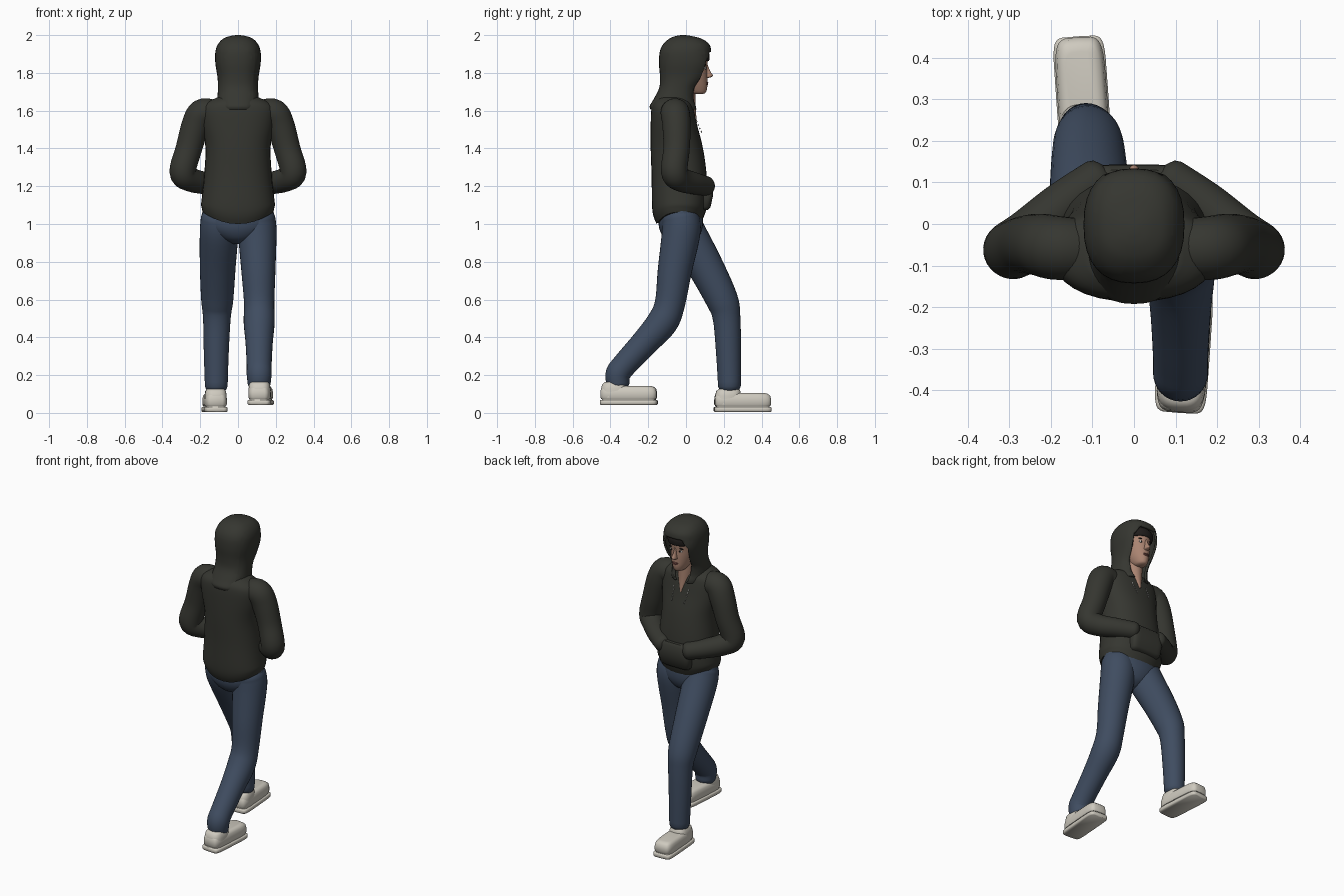
import bpy, bmesh, math
from mathutils import Vector

if "Cube" in bpy.data.objects:
    bpy.data.objects.remove(bpy.data.objects["Cube"])


def material(name, rgb):
    m = bpy.data.materials.new(name)
    m.diffuse_color = (*rgb, 1)
    m.use_nodes = True
    m.node_tree.nodes["Principled BSDF"].inputs["Base Color"].default_value = m.diffuse_color
    return m


CLOTH = material("dark olive cloth", (0.036, 0.037, 0.030))
DENIM = material("blue denim", (0.050, 0.073, 0.118))
SHOE = material("off white", (0.62, 0.59, 0.52))
SKIN = material("skin", (0.40, 0.23, 0.165))
DARK = material("dark hair", (0.014, 0.012, 0.011))
LIP = material("lips", (0.26, 0.10, 0.085))
WHITE = material("white", (0.8, 0.8, 0.78))
SIDES = 32


def smooth_rows(rows, steps):
    """Catmull-Rom interpolation of tuples."""
    out = []
    for i in range(len(rows) - 1):
        p0, p1 = rows[max(i - 1, 0)], rows[i]
        p2, p3 = rows[i + 1], rows[min(i + 2, len(rows) - 1)]
        for s in range(steps):
            t = s / steps
            out.append(tuple(
                0.5 * (2 * b + (c - a) * t + (2 * a - 5 * b + 4 * c - d) * t * t
                       + (3 * b - a - 3 * c + d) * t ** 3)
                for a, b, c, d in zip(p0, p1, p2, p3)))
    return out + [tuple(rows[-1])]


def finish(name, bm, mat, angle=50):
    bmesh.ops.recalc_face_normals(bm, faces=bm.faces)
    mesh = bpy.data.meshes.new(name)
    bm.to_mesh(mesh)
    bm.free()
    mesh.materials.append(mat)
    ob = bpy.data.objects.new(name, mesh)
    bpy.context.collection.objects.link(ob)
    bpy.ops.object.select_all(action='DESELECT')
    ob.select_set(True)
    bpy.context.view_layer.objects.active = ob
    bpy.ops.object.shade_smooth_by_angle(angle=math.radians(angle))
    return ob


def loft(rings, cap_start=True):
    bm = bmesh.new()
    loops = [[bm.verts.new(p) for p in ring] for ring in rings]
    for a, b in zip(loops, loops[1:]):
        for i in range(SIDES):
            j = (i + 1) % SIDES
            bm.faces.new((a[i], a[j], b[j], b[i]))
    if cap_start:
        bm.faces.new(loops[0])
    bm.faces.new(loops[-1])
    bmesh.ops.recalc_face_normals(bm, faces=bm.faces)
    return bm


def stack(rows, power=2.0, steps=4, cap_start=True):
    """Level cross-sections, each row is z, back y, front y, half width."""
    rings = []
    for z, back, front, rx in smooth_rows(rows, steps):
        ring = []
        for i in range(SIDES):
            c, s = (f(math.tau * i / SIDES) for f in (math.cos, math.sin))
            ring.append(Vector((
                rx * math.copysign(abs(c) ** (2 / power), c),
                (back + front) / 2 + (front - back) / 2 * math.copysign(abs(s) ** (2 / power), s),
                z)))
        rings.append(ring)
    return loft(rings, cap_start)


def limb(name, rows, mat, mirror=False):
    """Round tube through x, y, z, radius points with domed ends."""
    pts = smooth_rows(rows, 5)
    cen = [Vector(p[:3]) for p in pts]
    rad = [p[3] for p in pts]
    for end in (0, -1):
        c, r = cen[end], rad[end]
        d = (c - cen[1 if end == 0 else -2]).normalized()
        for a in (30, 60, 85):
            a = math.radians(a)
            k = 0 if end == 0 else len(cen)
            cen.insert(k, c + d * r * 0.6 * math.sin(a))
            rad.insert(k, r * math.cos(a))
    rings, u = [], Vector((0, 1, 0))
    for i, c in enumerate(cen):
        t = (cen[min(i + 1, len(cen) - 1)] - cen[max(i - 1, 0)]).normalized()
        u = (u - t * u.dot(t)).normalized()
        v = t.cross(u)
        rings.append([c + rad[i] * (u * math.cos(math.tau * k / SIDES)
                                    + v * math.sin(math.tau * k / SIDES)) for k in range(SIDES)])
    bm = loft(rings)
    if mirror:
        for vert in bm.verts:
            vert.co.x *= -1
    return finish(name, bm, mat)


def blob(name, loc, size, mat, tilt=0):
    bm = bmesh.new()
    bmesh.ops.create_uvsphere(bm, u_segments=16, v_segments=10, radius=1)
    bmesh.ops.scale(bm, vec=size, verts=bm.verts)
    ob = finish(name, bm, mat)
    ob.location = loc
    ob.rotation_euler.y = tilt
    return ob


# Sweatshirt body with a hem that dips at the middle
bm = stack([(1.00, -.155, .075, .187), (1.04, -.172, .095, .192), (1.10, -.18, .11, .195),
            (1.25, -.182, .11, .18), (1.40, -.187, .09, .172), (1.52, -.187, .06, .19),
            (1.60, -.184, .042, .195), (1.64, -.175, .03, .17), (1.67, -.15, .0, .11)], 2.3)
for v in bm.verts:
    v.co.z += 0.065 * (v.co.x / 0.19) ** 2 * max(0, 1 - (v.co.z - 1) / 0.12)
finish("sweatshirt_body", bm, CLOTH)

# Sleeves bent toward the front pocket
ARM = [(.13, -.06, 1.585, .073), (.19, -.057, 1.585, .077), (.225, -.05, 1.52, .075),
       (.26, -.05, 1.40, .070), (.293, -.062, 1.275, .070), (.25, -.025, 1.235, .064),
       (.17, .045, 1.215, .058), (.085, .107, 1.20, .052)]
limb("right_sleeve", ARM, CLOTH)
limb("left_sleeve", ARM, CLOTH, mirror=True)

# Front pocket
finish("front_pocket", stack([(1.075, .0, .115, .09), (1.09, .0, .13, .105),
                              (1.15, .0, .143, .11), (1.22, .0, .142, .10),
                              (1.235, .0, .13, .09)], 6, 1), CLOTH)

# Hood shell, with the face opening cut along a convex outline
bm = stack([(1.605, -.187, .06, .108), (1.625, -.192, .06, .112), (1.66, -.172, .052, .110),
            (1.72, -.142, .062, .106), (1.78, -.138, .11, .109), (1.85, -.143, .137, .120),
            (1.91, -.139, .134, .120), (1.95, -.122, .124, .107), (1.98, -.09, .085, .08),
            (1.995, -.055, .03, .042), (2.0, -.025, -.005, .01)], 2.4, 4, cap_start=False)
half = [(.05, 1.62), (.085, 1.80), (.088, 1.86), (.055, 1.912)]
outline = [(0, 1.56)] + half + [(-x, z) for x, z in reversed(half)]
planes = []
for (x0, z0), (x1, z1) in zip(outline, outline[1:] + outline[:1]):
    planes.append((Vector((x0, 0, z0)), Vector((z1 - z0, 0, x0 - x1)).normalized()))
for co, no in planes:
    bmesh.ops.bisect_plane(bm, geom=bm.verts[:] + bm.edges[:] + bm.faces[:],
                           plane_co=co, plane_no=no)
gone = [f for f in bm.faces if f.calc_center_median().y > 0
        and all((f.calc_center_median() - co).dot(no) < 0 for co, no in planes)]
bmesh.ops.delete(bm, geom=gone, context='FACES')
hood = finish("hood", bm, CLOTH)
mod = hood.modifiers.new("thickness", 'SOLIDIFY')
mod.thickness, mod.offset = 0.012, -1

# Neck and head
finish("neck", stack([(1.54, -.08, .058, .018), (1.60, -.08, .052, .042),
                      (1.66, -.08, .05, .052), (1.74, -.08, .05, .055)]), SKIN)
finish("head", stack([(1.687, .04, .085, .015), (1.695, .01, .103, .032),
                      (1.72, -.04, .112, .048), (1.75, -.07, .113, .061),
                      (1.79, -.09, .113, .071), (1.83, -.10, .112, .076),
                      (1.88, -.11, .115, .078), (1.92, -.09, .095, .066)]), SKIN)

# Nose: a wedge narrowing toward the brow
finish("nose", stack([(1.772, .09, .112, .010), (1.778, .09, .134, .016),
                      (1.787, .09, .142, .015), (1.81, .09, .128, .010),
                      (1.845, .09, .114, .007)]), SKIN)

# Hair fringe below the hood brim
finish("hair_fringe", stack([(1.862, -.06, .118, .080), (1.87, -.06, .124, .086),
                             (1.90, -.06, .124, .088), (1.925, -.06, .105, .08)]), DARK)

# Eyes, brows and mouth
for side, s in (("right", 1), ("left", -1)):
    blob(side + "_eye", (s * .031, .101, 1.825), (.015, .005, .0065), WHITE)
    blob(side + "_pupil", (s * .031, .1045, 1.825), (.006, .003, .006), DARK)
    blob(side + "_brow", (s * .033, .102, 1.844), (.019, .005, .004), DARK, s * .12)
blob("upper_lip", (0, .111, 1.748), (.022, .007, .004), LIP)
blob("lower_lip", (0, .110, 1.740), (.018, .007, .005), LIP)

# Drawstring beads
for side, s in (("right", 1), ("left", -1)):
    for i in range(5):
        blob(f"{side}_drawstring_{i}", (s * (.052 - .002 * i), .049 + .008 * i, 1.56 - .018 * i),
             (.003, .003, .006), WHITE)

# Trousers
finish("trouser_seat", stack([(.895, -.06, .02, .03), (.92, -.11, .06, .10),
                              (.97, -.14, .085, .17), (1.03, -.145, .09, .192),
                              (1.08, -.13, .08, .185)]), DENIM)
limb("rear_trouser_leg", [(.10, -.03, 1.04, .096), (.102, -.025, .96, .102),
                          (.108, -.06, .75, .090), (.112, -.085, .58, .080),
                          (.112, -.125, .48, .082), (.112, -.22, .37, .072),
                          (.112, -.325, .255, .066), (.112, -.36, .205, .066),
                          (.112, -.36, .15, .060)], DENIM)
limb("front_trouser_leg", [(-.10, -.03, 1.04, .096), (-.10, .0, .96, .102),
                           (-.107, .10, .78, .095), (-.11, .19, .60, .085),
                           (-.112, .215, .50, .073), (-.115, .225, .32, .066),
                           (-.115, .23, .14, .060)], DENIM)


# Shoes: sole, upper and heel, toes turned slightly out
def shoe(name, x, y, z, turn):
    parts = [
        ("sole", [(0, -.148, .148, .058), (.005, -.152, .152, .063),
                  (.022, -.152, .152, .063), (.027, -.148, .148, .058)], 7),
        ("welt", [(.024, -.142, .142, .053), (.036, -.142, .142, .053)], 6),
        ("upper", [(.032, -.145, .145, .056), (.04, -.15, .15, .060), (.065, -.15, .15, .060),
                   (.085, -.147, .145, .056), (.096, -.14, .132, .048),
                   (.10, -.12, .115, .036)], 5),
        ("heel", [(.04, -.149, -.01, .059), (.085, -.147, -.01, .058),
                  (.11, -.14, -.012, .054), (.122, -.125, -.02, .045)], 3)]
    for part, rows, power in parts:
        ob = finish(f"{name}_{part}", stack(rows, power, 1), SHOE)
        ob.location = (x, y, z)
        ob.rotation_euler.z = math.radians(turn)


shoe("front_shoe", -.124, .30, 0.005, 4)
shoe("rear_shoe", .120, -.303, 0.042, -4)
